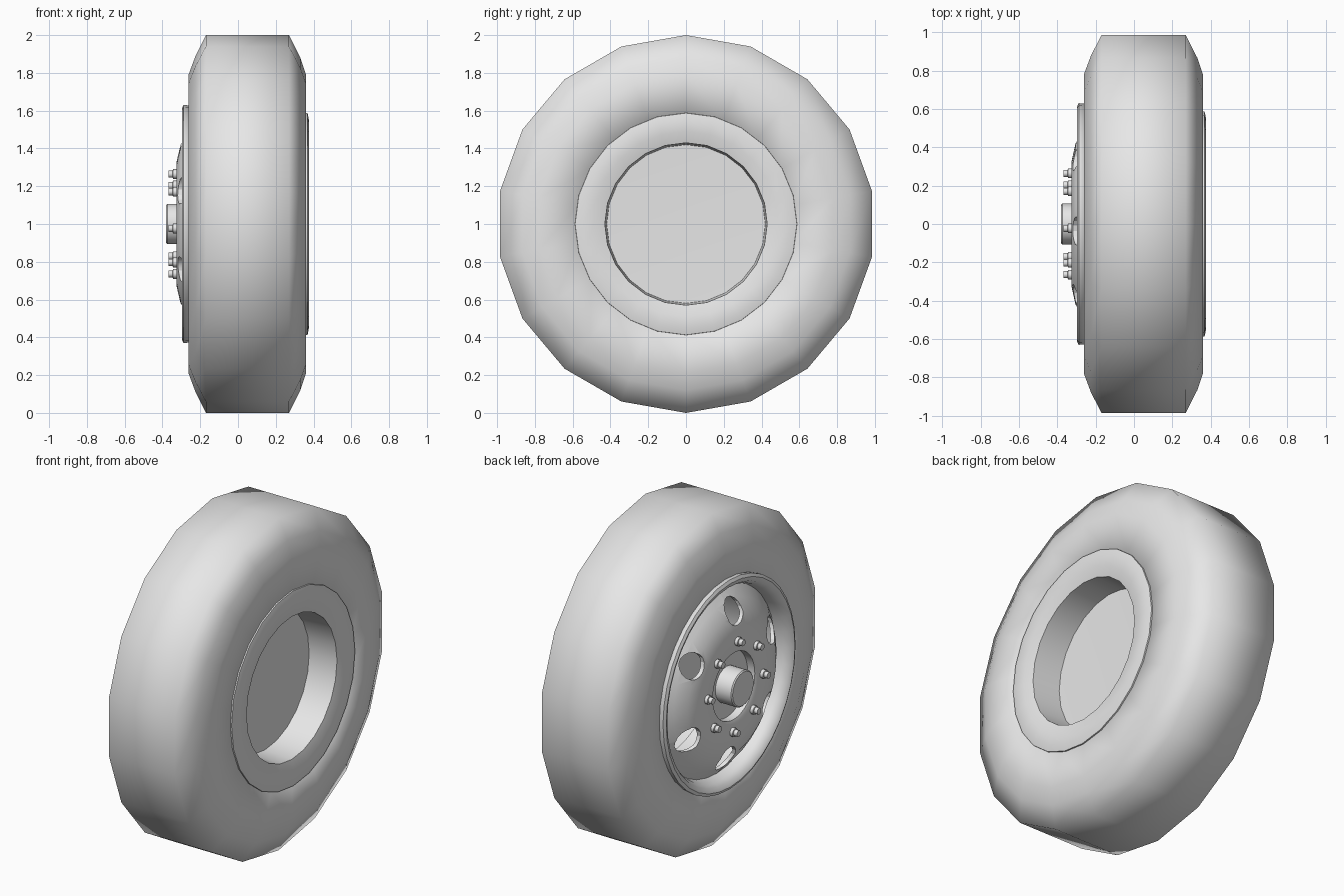
import bpy, bmesh, math

cube = bpy.data.objects.get("Cube")
if cube:
    bpy.data.objects.remove(cube)

# One plain grey for the whole wheel
grey = bpy.data.materials.new("light_grey")
grey.use_nodes = True
grey.diffuse_color = (0.8, 0.8, 0.8, 1)
grey.node_tree.nodes["Principled BSDF"].inputs["Base Color"].default_value = (0.8, 0.8, 0.8, 1)


def revolve(bm, profile, sides, y=0.0, z=1.0):
    """Spin (x, radius) points round an axle along x; the profile closes on itself or on the axle."""
    rings = []
    for x, r in profile:
        if r == 0:
            rings.append([bm.verts.new((x, y, z))] * sides)
        else:
            turns = [math.tau * i / sides for i in range(sides)]
            rings.append([bm.verts.new((x, y + r * math.sin(a), z + r * math.cos(a))) for a in turns])
    for k, ring in enumerate(rings):
        following = rings[(k + 1) % len(rings)]
        if profile[k][1] == 0 and profile[(k + 1) % len(profile)][1] == 0:
            continue
        for i in range(sides):
            j = (i + 1) % sides
            corners = [ring[i], ring[j], following[j], following[i]]
            bm.faces.new(list(dict.fromkeys(corners)))


def finish(name, bm):
    bmesh.ops.recalc_face_normals(bm, faces=bm.faces)
    mesh = bpy.data.meshes.new(name)
    bm.to_mesh(mesh)
    bm.free()
    mesh.materials.append(grey)
    obj = bpy.data.objects.new(name, mesh)
    bpy.context.collection.objects.link(obj)
    return obj


def smooth(obj, degrees):
    bpy.ops.object.select_all(action="DESELECT")
    obj.select_set(True)
    bpy.context.view_layer.objects.active = obj
    bpy.ops.object.shade_smooth_by_angle(angle=math.radians(degrees))


def spun_part(name, profile, sides, degrees=50):
    bm = bmesh.new()
    revolve(bm, profile, sides)
    obj = finish(name, bm)
    smooth(obj, degrees)
    return obj


def around(count, radius, offset=-5):
    """Centres (y, z) of a ring of repeated parts."""
    for i in range(count):
        a = math.radians(offset) + math.tau * i / count
        yield radius * math.sin(a), 1 + radius * math.cos(a)


# Tyre with sloped shoulders
spun_part("tyre", [(-0.2, 0.57), (-0.26, 0.6), (-0.262, 0.79), (-0.225, 0.89), (-0.17, 1),
                   (0.27, 1), (0.33, 0.88), (0.36, 0.79), (0.36, 0.58), (0.3, 0.56)], 18, 75)

# Outer rim lip and barrel
spun_part("rim_lip", [(-0.24, 0.6), (-0.262, 0.628), (-0.288, 0.63), (-0.297, 0.612),
                      (-0.285, 0.585), (-0.25, 0.565), (-0.18, 0.55), (0.12, 0.53), (0.12, 0.58)], 36)

# Inner rim ring with its deep plain well
spun_part("inner_rim", [(0.15, 0), (0.15, 0.5), (0.34, 0.59), (0.368, 0.587), (0.376, 0.55),
                        (0.374, 0.49), (0.358, 0.43), (0.18, 0.42), (0.17, 0)], 24)

# Domed wheel disc with a sunken centre
disc = spun_part("wheel_disc", [(-0.27, 0), (-0.27, 0.2), (-0.318, 0.2), (-0.325, 0.22),
                                (-0.325, 0.33), (-0.305, 0.42), (-0.26, 0.49), (-0.2, 0.56),
                                (-0.18, 0.56), (-0.24, 0.48), (-0.285, 0.41), (-0.3, 0.33),
                                (-0.25, 0.21), (-0.25, 0)], 36)

# Six round hand holes through the disc
bm = bmesh.new()
for y, z in around(6, 0.43):
    revolve(bm, [(-0.5, 0), (-0.5, 0.075), (0, 0.075), (0, 0)], 16, y, z)
cutter = finish("hole_cutter", bm)
cutter.hide_render = True
cut = disc.modifiers.new("hand_holes", "BOOLEAN")
cut.operation = "DIFFERENCE"
cut.solver = "EXACT"
cut.object = cutter
bpy.context.view_layer.objects.active = disc
bpy.ops.object.modifier_apply(modifier=cut.name)
bpy.data.objects.remove(cutter)
smooth(disc, 45)

# Hub cap
spun_part("hub", [(-0.38, 0), (-0.38, 0.1), (-0.374, 0.107), (-0.26, 0.107), (-0.26, 0)], 20, 35)

# Eight wheel nuts, each a washer with a narrower nut
bm = bmesh.new()
for y, z in around(8, 0.265):
    revolve(bm, [(-0.368, 0), (-0.368, 0.019), (-0.346, 0.019), (-0.344, 0.026),
                 (-0.32, 0.026), (-0.32, 0)], 10, y, z)
smooth(finish("wheel_nuts", bm), 40)
